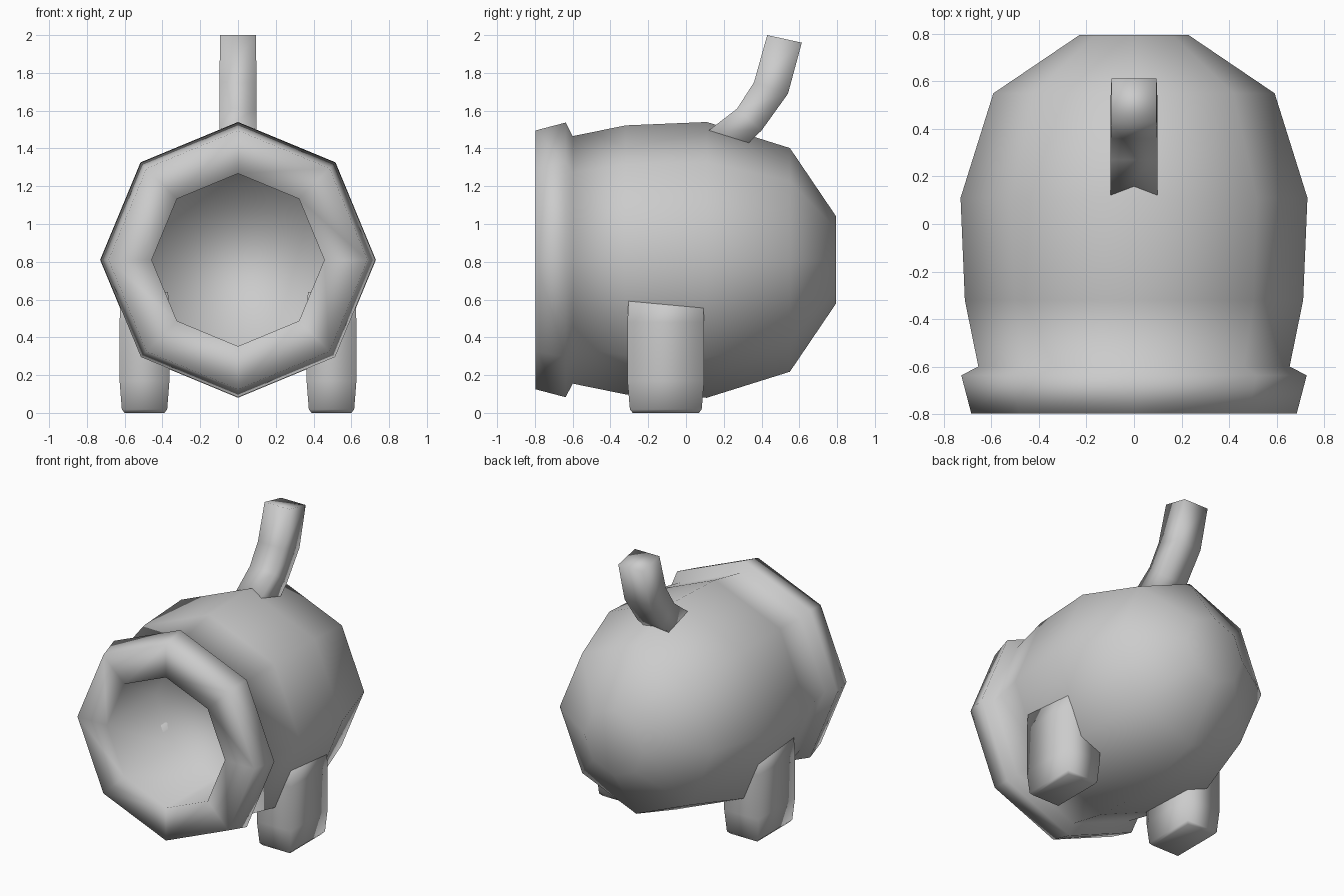
import bpy, bmesh, math

if "Cube" in bpy.data.objects:
    bpy.data.objects.remove(bpy.data.objects["Cube"])

grey = bpy.data.materials.new("plain grey")
grey.diffuse_color = (0.6, 0.6, 0.6, 1)
grey.use_nodes = True
grey.node_tree.nodes["Principled BSDF"].inputs["Base Color"].default_value = grey.diffuse_color


def loft(name, rings):
    """Skin consecutive rings of points and cap both ends, smooth shaded."""
    bm = bmesh.new()
    loops = [[bm.verts.new(p) for p in ring] for ring in rings]
    n = len(loops[0])
    for a, b in zip(loops, loops[1:]):
        for i in range(n):
            j = (i + 1) % n
            bm.faces.new((a[i], a[j], b[j], b[i]))
    bm.faces.new(loops[0])
    bm.faces.new(loops[-1])
    bmesh.ops.recalc_face_normals(bm, faces=bm.faces)
    for f in bm.faces:
        f.smooth = True
    mesh = bpy.data.meshes.new(name)
    bm.to_mesh(mesh)
    bm.free()
    mesh.materials.append(grey)
    obj = bpy.data.objects.new(name, mesh)
    bpy.context.collection.objects.link(obj)
    return obj


def octagon(y, r):
    return [(r * math.sin(k * math.pi / 4), y, 0.81 + r * math.cos(k * math.pi / 4))
            for k in range(8)]


# Barrel: bore floor, bore wall, muzzle lip, bulging body, flat back
profile = [(-0.25, 0.457), (-0.797, 0.457), (-0.797, 0.685), (-0.637, 0.727),
           (-0.60, 0.655), (-0.32, 0.712), (0.11, 0.73), (0.55, 0.592), (0.795, 0.23)]
loft("barrel", [octagon(y, r) for y, r in profile])


# Fuse: square tube bent backwards; (front y, z, back y, z) per section
sections = [(0.12, 1.495, 0.25, 1.35, 0.098), (0.27, 1.61, 0.40, 1.495, 0.098),
            (0.36, 1.75, 0.54, 1.69, 0.098), (0.43, 2.0, 0.613, 1.96, 0.095)]
loft("fuse", [[(-w, y0, z0), (w, y0, z0), (w, y1, z1), (-w, y1, z1)]
              for y0, z0, y1, z1, w in sections])


# Legs: tapered blocks with a small bevel at the foot (z, half x, half y)
def block(cx, cy, z, hx, hy):
    return [(cx - hx, cy - hy, z), (cx + hx, cy - hy, z),
            (cx + hx, cy + hy, z), (cx - hx, cy + hy, z)]


leg = [(0.0, 0.105, 0.175), (0.018, 0.12, 0.19), (0.17, 0.132, 0.203),
       (0.48, 0.132, 0.203), (0.64, 0.125, 0.195)]
for side, label in ((-1, "left_leg"), (1, "right_leg")):
    loft(label, [block(side * 0.495, -0.107, z, hx, hy) for z, hx, hy in leg])
